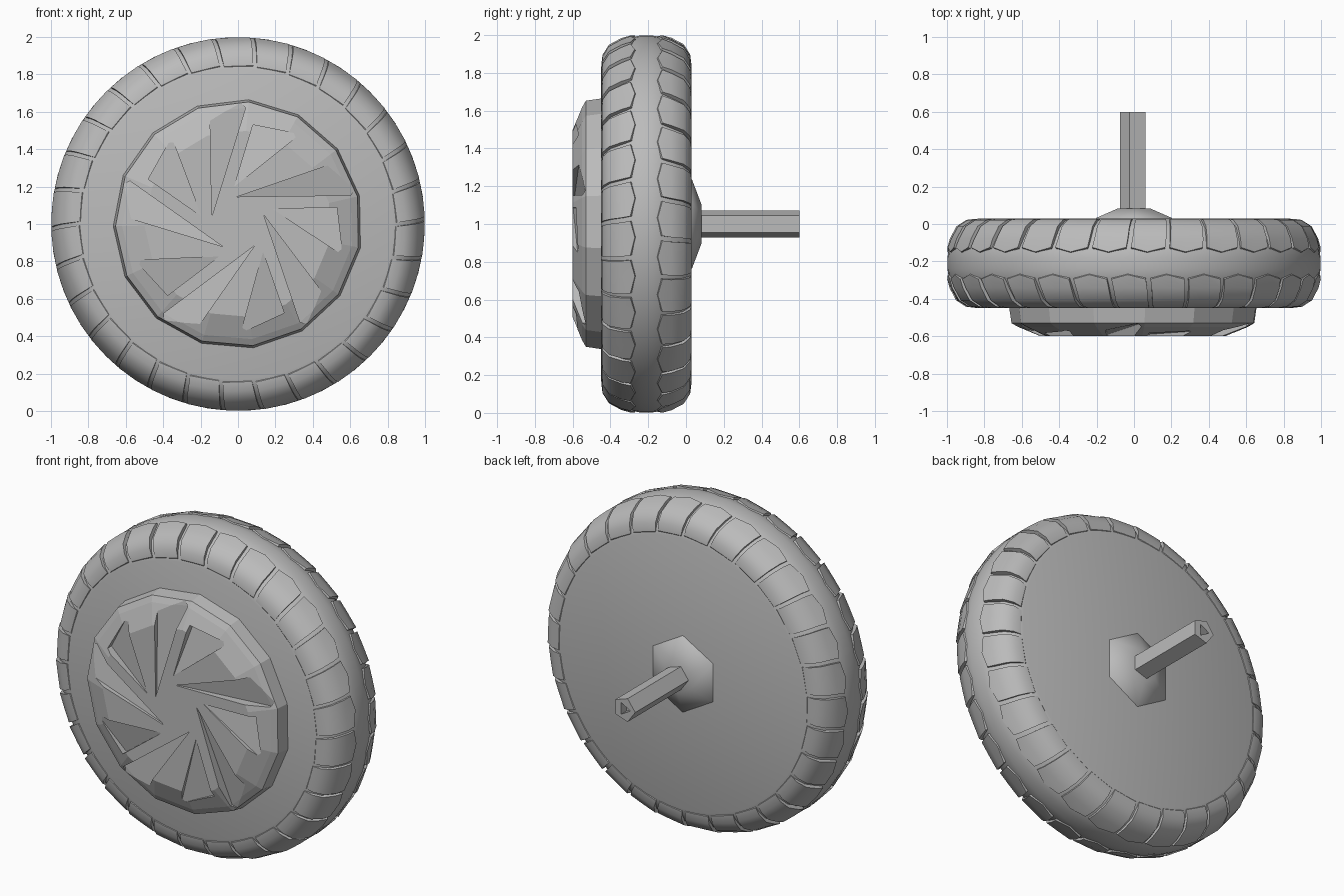
import bpy, bmesh
from math import sin, cos, pi, radians
from mathutils import Vector

cube = bpy.data.objects.get("Cube")
if cube:
    bpy.data.objects.remove(cube, do_unlink=True)

grey = bpy.data.materials.new("plain_grey")
grey.use_nodes = True
grey.diffuse_color = (0.5, 0.5, 0.5, 1)
grey.node_tree.nodes["Principled BSDF"].inputs["Base Color"].default_value = (0.5, 0.5, 0.5, 1)


def polar(r, a, y):
    return Vector((r * cos(a), y, 1 + r * sin(a)))


def finish(name, bm, angle=None):
    bmesh.ops.recalc_face_normals(bm, faces=bm.faces[:])
    mesh = bpy.data.meshes.new(name)
    bm.to_mesh(mesh)
    bm.free()
    obj = bpy.data.objects.new(name, mesh)
    bpy.context.collection.objects.link(obj)
    mesh.materials.append(grey)
    select(obj)
    if angle:
        bpy.ops.object.shade_smooth_by_angle(angle=radians(angle))
    return obj


def select(obj):
    bpy.ops.object.select_all(action='DESELECT')
    obj.select_set(True)
    bpy.context.view_layer.objects.active = obj


def lathe(name, profile, sides, start=0.0, angle=None):
    """Closed solid turned around the axle from (radius, y) points."""
    bm = bmesh.new()
    rings = [[bm.verts.new(polar(r, start + 2 * pi * k / sides, y)) for k in range(sides)]
             for r, y in profile]
    for a, b in zip(rings, rings[1:]):
        for k in range(sides):
            j = (k + 1) % sides
            bm.faces.new((a[k], a[j], b[j], b[k]))
    bm.faces.new(rings[0])
    bm.faces.new(rings[-1])
    return finish(name, bm, angle)


def cut(target, cutter):
    cutter.hide_render = True
    mod = target.modifiers.new("cut", 'BOOLEAN')
    mod.operation = 'DIFFERENCE'
    mod.solver = 'EXACT'
    mod.object = cutter
    select(target)
    bpy.ops.object.modifier_apply(modifier=mod.name)
    bpy.data.objects.remove(cutter, do_unlink=True)


# Tyre body: one half profile mirrored about the middle plane
MID = -0.21
half = [(0.83, 0.24), (0.875, 0.225), (0.93, 0.19), (0.965, 0.13), (0.99, 0.075), (0.998, 0.03)]
profile = [(r, MID + d) for r, d in half] + [(r, MID - d) for r, d in reversed(half)]
lathe("tyre", profile, 60, 0, 40)

# Shoulder tread blocks with pointed inner and outer ends
BLOCKS = 30
PITCH = 2 * pi / BLOCKS
rows = [(0.845, 0.238), (0.893, 0.232), (0.946, 0.198), (0.981, 0.132), (0.998, 0.085)]
bm = bmesh.new()
for side in (1, -1):
    for i in range(BLOCKS):
        mid = (i + (0.5 if side < 0 else 0)) * PITCH
        top, base = [], []
        for n, (r, d) in enumerate(rows):
            line_top, line_base = [], []
            for u in (-0.46, 0, 0.42):
                point = 0.024 if u == 0 and n == len(rows) - 1 else 0
                a = mid + (u + 0.04 * n) * PITCH
                lift = 0.006 if u < 0 else 0
                line_top.append(bm.verts.new(polar(min(r + lift, 0.9995), a, MID + side * (d - point))))
                line_base.append(bm.verts.new(polar(r - 0.045, a, MID + side * (d - point - 0.03))))
            top.append(line_top)
            base.append(line_base)
        for n in range(len(rows) - 1):
            for c in (0, 1):
                for g in (top, base):
                    bm.faces.new((g[n][c], g[n][c + 1], g[n + 1][c + 1], g[n + 1][c]))
            for c in (0, 2):
                bm.faces.new((top[n][c], top[n + 1][c], base[n + 1][c], base[n][c]))
        for n in (0, -1):
            for c in (0, 1):
                bm.faces.new((top[n][c], top[n][c + 1], base[n][c + 1], base[n][c]))
finish("tread_blocks", bm, 30)

# Wheel cover with a bevelled rim
cover = lathe("wheel_cover", [(0.67, -0.43), (0.655, -0.53), (0.62, -0.55), (0.5, -0.6)],
              15, radians(85))


def wedge(name, points, turn):
    """Cutter from (x, z, floor y) corners, open toward the front."""
    bm = bmesh.new()
    ca, sa = cos(turn), sin(turn)
    loops = [[bm.verts.new((x * ca - z * sa, -0.7 if front else y, 1 + x * sa + z * ca))
              for x, z, y in points] for front in (True, False)]
    a, b = loops
    for k in range(len(a)):
        j = (k + 1) % len(a)
        bm.faces.new((a[k], a[j], b[j], b[k]))
    bm.faces.new(a)
    bm.faces.new(b)
    bmesh.ops.triangulate(bm, faces=bm.faces[:])
    return finish(name, bm)


# Five swirling grooves, each beside a shallow sunken panel
groove = [(-0.14, 0.04, -0.59), (0.04, 0.62, -0.53), (-0.05, 0.72, -0.53), (-0.15, 0.6, -0.565)]
panel = [(-0.02, 0.2, -0.597), (0.33, 0.48, -0.572), (0.08, 0.53, -0.545)]
for i in range(5):
    cut(cover, wedge("groove_cutter", groove, i * 2 * pi / 5))
    cut(cover, wedge("panel_cutter", panel, i * 2 * pi / 5))

# Axle boss and five-sided axle with a socket in its end
lathe("axle_boss", [(0.24, 0.02), (0.235, 0.032), (0.1, 0.083)], 6, pi / 2, 50)
axle = lathe("axle", [(0.075, 0.03), (0.075, 0.6)], 5, pi)
cut(axle, lathe("socket_cutter", [(0.042, 0.55), (0.042, 0.65)], 3, pi / 3))
